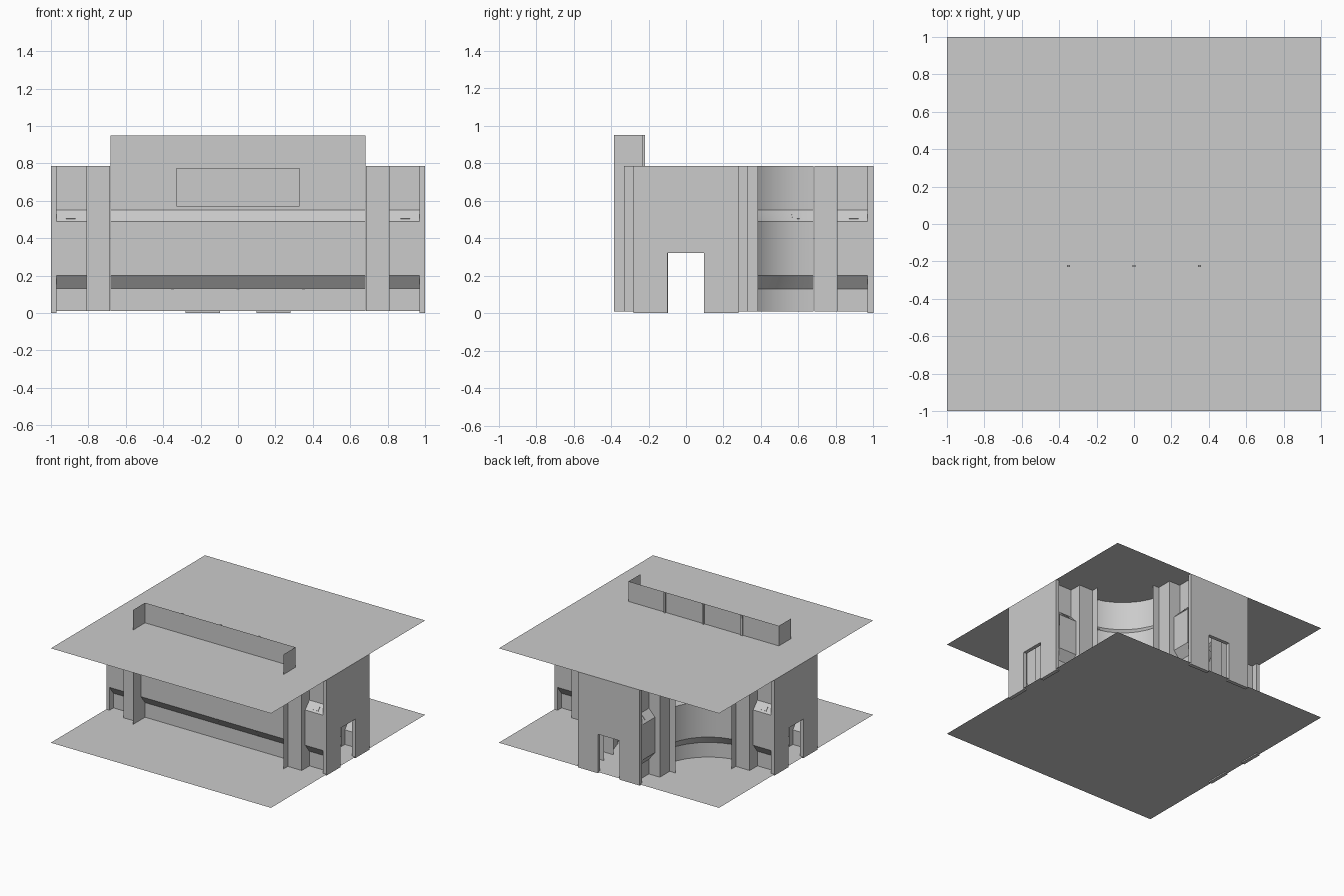
import bpy, bmesh, math
from mathutils import Matrix, Vector

if "Cube" in bpy.data.objects:
    bpy.data.objects.remove(bpy.data.objects["Cube"])

BASE, CEIL, TOP = 0.01, 0.785, 0.95      # floor, ceiling and raised wall heights
WALL, BULGE = 0.23, 0.055                # half corridor width, outward bulge of the wall


def profile(top, inset=0.0):
    """Wall section as (outward offset, height)."""
    return [(-inset, BASE), (-inset, 0.13), (BULGE - inset, 0.20),
            (BULGE - inset, 0.49), (-inset, 0.55), (-inset, top)]


def make(name, bm):
    bmesh.ops.recalc_face_normals(bm, faces=bm.faces)
    me = bpy.data.meshes.new(name)
    bm.to_mesh(me)
    bm.free()
    ob = bpy.data.objects.new(name, me)
    bpy.context.collection.objects.link(ob)
    return ob


def sweep(name, path, prof, rot=0.0):
    """Sheet swept along path = [(point, outward direction)]."""
    bm = bmesh.new()
    m = Matrix.Rotation(rot, 4, 'Z')
    rows = []
    for p, d in path:
        rows.append([bm.verts.new(m @ Vector((p[0] + d[0] * o, p[1] + d[1] * o, z))) for o, z in prof])
    for a, b in zip(rows, rows[1:]):
        for i in range(len(prof) - 1):
            bm.faces.new((a[i], a[i + 1], b[i + 1], b[i]))
    return make(name, bm)


def upright(name, pts, z0, z1, rot=0.0):
    """Vertical sheet following a plan outline."""
    return sweep(name, [(p, (0, 0)) for p in pts], [(0, z0), (0, z1)], rot)


def box(name, matrix, size):
    bm = bmesh.new()
    bmesh.ops.create_cube(bm, size=1)
    bmesh.ops.scale(bm, vec=size, verts=bm.verts)
    bmesh.ops.transform(bm, matrix=matrix, verts=bm.verts)
    return make(name, bm)


def vent(name, p, d, rot=0.0):
    """Small plate lying on the sloped shelf, p = wall point, d = outward direction."""
    u = Vector((-d[1], d[0], 0))
    t = Vector((-d[0] * BULGE, -d[1] * BULGE, 0.06)).normalized()
    n = u.cross(t)
    m = Matrix((u, t, n)).transposed().to_4x4()
    m.translation = (p[0] + d[0] * BULGE / 2, p[1] + d[1] * BULGE / 2, 0.517)
    box(name, Matrix.Rotation(rot, 4, 'Z') @ m, (0.05, 0.04, 0.012))


# Floor and ceiling slabs
for name, z in (("floor", BASE), ("ceiling", CEIL)):
    bm = bmesh.new()
    bmesh.ops.create_grid(bm, x_segments=1, y_segments=1, size=1)
    bmesh.ops.translate(bm, vec=(0, 0, z), verts=bm.verts)
    make(name, bm)

# Three corridor arms: right, back, left
for arm, rot in (("right", 0), ("back", math.pi / 2), ("left", math.pi)):
    for s in (-1, 1):
        side = "a" if s < 0 else "b"
        # end wall between pillar and door
        sweep(f"{arm}_end_wall_{side}", [((x, s * WALL), (0, s)) for x in (0.81, 0.97)],
              profile(CEIL), rot)
        vent(f"{arm}_vent_{side}", (0.895, s * WALL), (0, s), rot)
        # channel pillar, open to the corridor
        upright(f"{arm}_pillar_{side}",
                [(0.685, s * 0.18), (0.685, s * 0.33), (0.81, s * 0.33), (0.81, s * 0.18)],
                BASE, CEIL, rot)
        # outer flange where the main wall meets the pillar
        front = (arm == "right" and s < 0) or (arm == "left" and s > 0)
        upright(f"{arm}_flange_{side}", [(0.683, s * WALL), (0.683, s * 0.385)],
                BASE, TOP if front else CEIL, rot)

    # Door panel with a doorway notch
    outline = [(-0.28, 0), (-0.1, 0), (-0.1, 0.32), (0.095, 0.32), (0.095, 0),
               (0.28, 0), (0.28, CEIL), (-0.28, CEIL)]
    bm = bmesh.new()
    face = bm.faces.new([bm.verts.new((0.97, y, z)) for y, z in outline])
    ext = bmesh.ops.extrude_face_region(bm, geom=[face], use_keep_orig=True)
    bmesh.ops.translate(bm, vec=(0.03, 0, 0),
                        verts=[v for v in ext["geom"] if isinstance(v, bmesh.types.BMVert)])
    bmesh.ops.rotate(bm, cent=(0, 0, 0), matrix=Matrix.Rotation(rot, 3, 'Z'), verts=bm.verts)
    make(f"{arm}_door_panel", bm)

# Curved walls of the two inner corners
R = 0.68 - WALL
for side, sx in (("right", 1), ("left", -1)):
    path = []
    for i in range(9):
        a = math.pi / 2 * i / 8
        c, n = math.cos(a), math.sin(a)
        path.append(((sx * (0.68 - R * c), 0.68 - R * n), (sx * c, n)))
    ob = sweep(f"{side}_curved_wall", path, profile(CEIL))
    bpy.ops.object.select_all(action='DESELECT')
    ob.select_set(True)
    bpy.context.view_layer.objects.active = ob
    bpy.ops.object.shade_smooth_by_angle(angle=math.radians(30))
    for k, deg in enumerate((12.4, 77.6)):
        c, n = math.cos(math.radians(deg)), math.sin(math.radians(deg))
        vent(f"{side}_curve_vent_{k}", (sx * (0.68 - R * c), 0.68 - R * n), (sx * c, n))

# Tall front wall with inner ribs and a screen panel
sweep("front_wall", [((x, -WALL), (0, -1)) for x in (-0.683, 0.683)], profile(TOP))
for i, x0 in enumerate((-0.35, 0, 0.35)):
    rib = sweep(f"front_rib_{i}", [((x, -WALL), (0, -1)) for x in (x0 - 0.008, x0 + 0.008)],
                profile(TOP, 0.006))
    mod = rib.modifiers.new("thickness", 'SOLIDIFY')
    mod.thickness = 0.011
    mod.offset = 0
box("front_screen", Matrix.Translation((0, -WALL, 0.672)), (0.66, 0.02, 0.205))
